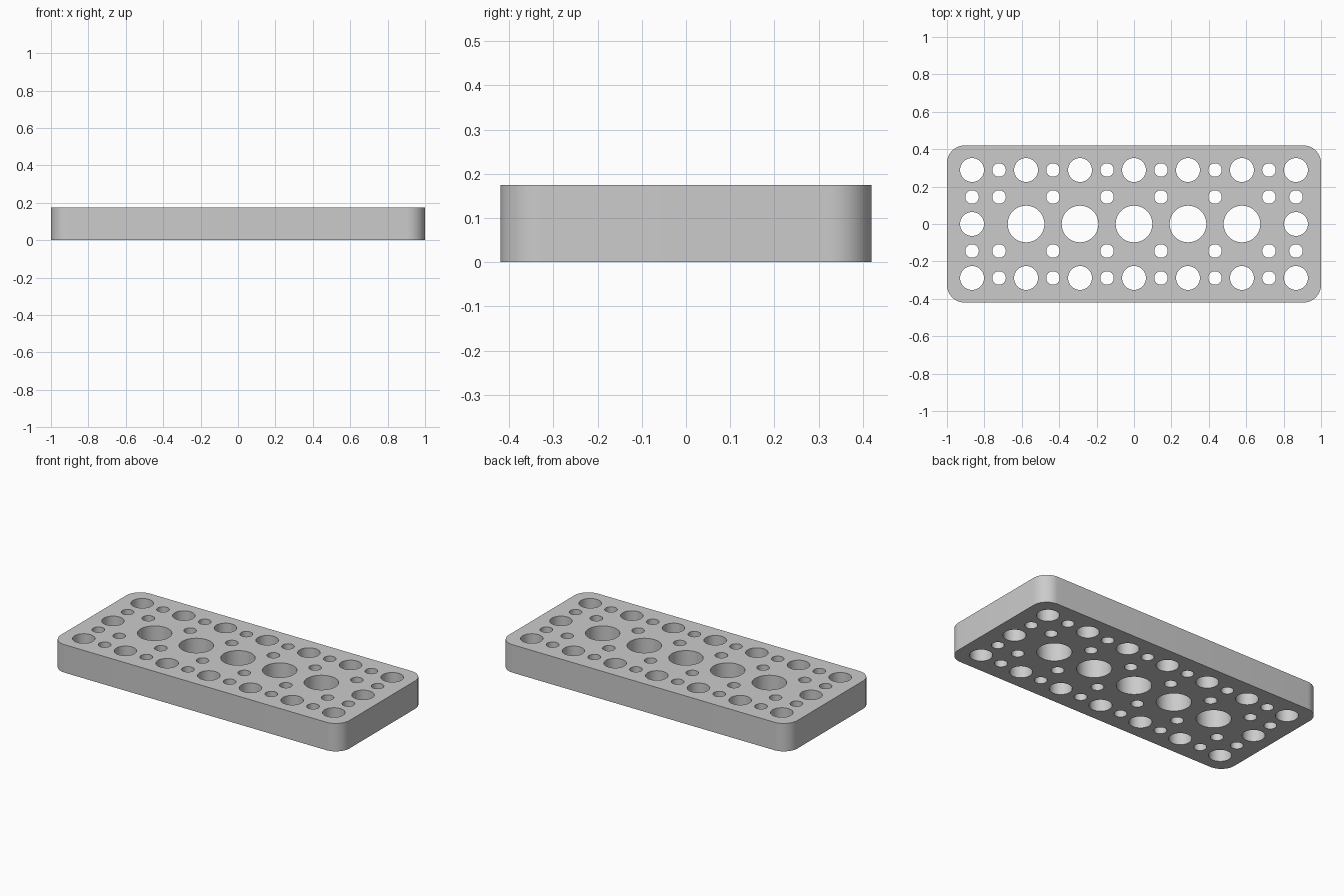
import bpy
import bmesh
from math import cos, sin, pi, radians

cube = bpy.data.objects.get("Cube")
if cube:
    bpy.data.objects.remove(cube, do_unlink=True)

HALF_X, HALF_Y, HEIGHT, CORNER = 1.0, 0.42, 0.175, 0.095
PITCH = 0.1443
BIG, MEDIUM, SMALL = 0.098, 0.064, 0.036


def arc(cx, cy, r, start, sweep, steps):
    return [(cx + r * cos(start + sweep * i / steps),
             cy + r * sin(start + sweep * i / steps)) for i in range(steps + 1)]


def add_loop(bm, points):
    verts = [bm.verts.new((x, y, 0)) for x, y in points]
    for a, b in zip(verts, verts[1:] + verts[:1]):
        bm.edges.new((a, b))


def add_hole(bm, col, row, r):
    add_loop(bm, arc(col * PITCH, row * PITCH, r, 0, 2 * pi, 48)[:-1])


bm = bmesh.new()

# Rounded rectangular outline
outline = []
for i, (sx, sy) in enumerate([(1, 1), (-1, 1), (-1, -1), (1, -1)]):
    outline += arc(sx * (HALF_X - CORNER), sy * (HALF_Y - CORNER),
                   CORNER, i * pi / 2, pi / 2, 12)
add_loop(bm, outline)

# Outer rows alternate medium and small holes; inner rows are small only
for side in (-1, 1):
    for col in range(-6, 7):
        add_hole(bm, col, 2 * side, SMALL if col % 2 else MEDIUM)
    for col in (-6, -5, -3, -1, 1, 3, 5, 6):
        add_hole(bm, col, side, SMALL)

# Centre row: large holes between two medium ones
for col in range(-6, 7, 2):
    add_hole(bm, col, 0, MEDIUM if abs(col) == 6 else BIG)

# Fill around the holes and extrude to full thickness
bmesh.ops.triangle_fill(bm, edges=bm.edges[:], use_beauty=True)
result = bmesh.ops.extrude_face_region(bm, geom=bm.faces[:], use_keep_orig=True)
top = [g for g in result["geom"] if isinstance(g, bmesh.types.BMVert)]
bmesh.ops.translate(bm, verts=top, vec=(0, 0, HEIGHT))
bmesh.ops.recalc_face_normals(bm, faces=bm.faces[:])

mesh = bpy.data.meshes.new("perforated_plate")
bm.to_mesh(mesh)
bm.free()
plate = bpy.data.objects.new("perforated_plate", mesh)
bpy.context.collection.objects.link(plate)

# Plain grey finish
color = (0.6, 0.6, 0.6, 1)
grey = bpy.data.materials.new("plain_grey")
grey.use_nodes = True
grey.diffuse_color = color
grey.node_tree.nodes["Principled BSDF"].inputs["Base Color"].default_value = color
mesh.materials.append(grey)

# Smooth walls with crisp rims
bpy.ops.object.select_all(action="DESELECT")
plate.select_set(True)
bpy.context.view_layer.objects.active = plate
bpy.ops.object.shade_smooth_by_angle(angle=radians(30))
